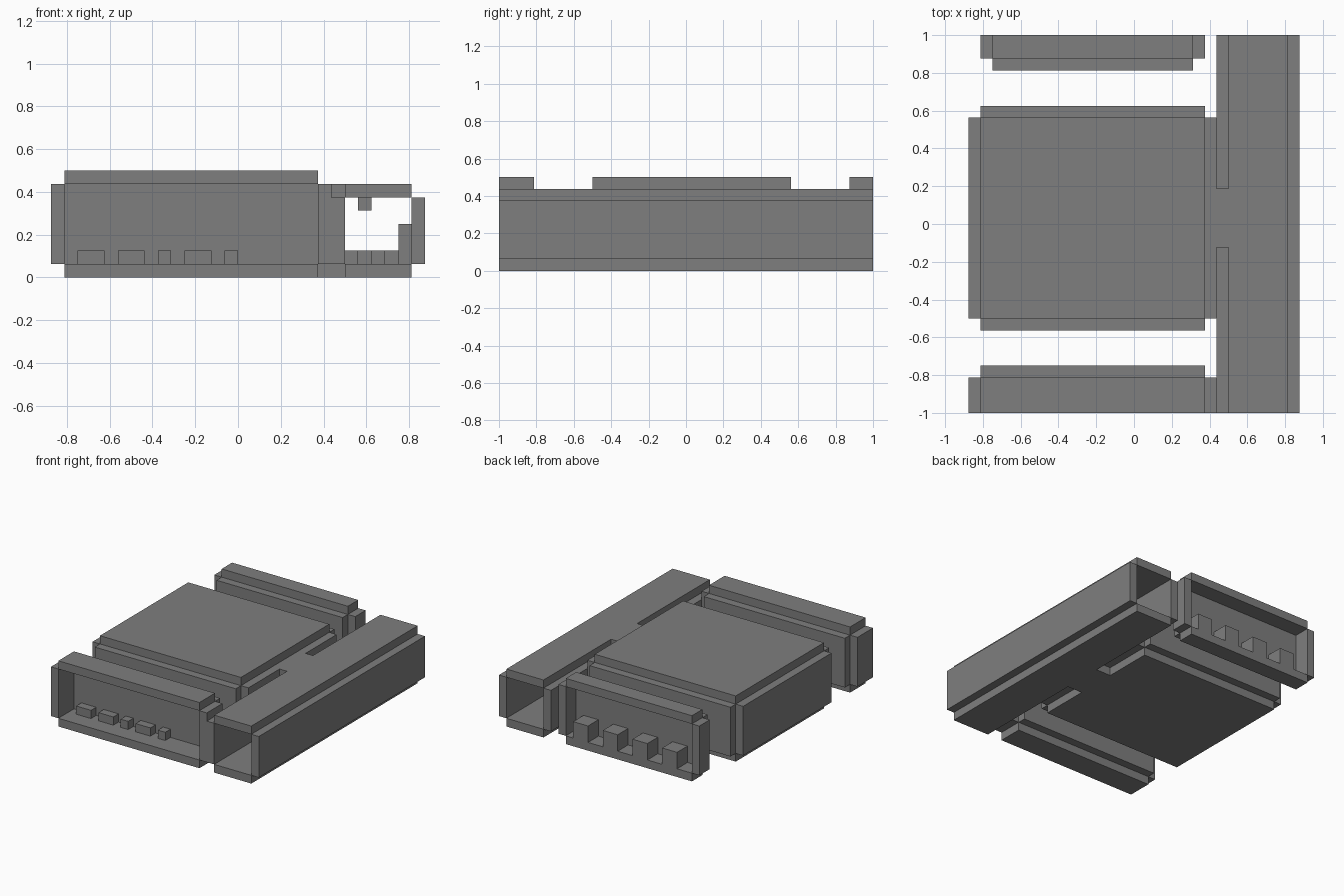
import bpy
import bmesh
from mathutils import Matrix, Vector

cube = bpy.data.objects.get("Cube")
if cube:
    bpy.data.objects.remove(cube, do_unlink=True)

UNIT = 1 / 16                      # one block
ORIGIN = Vector((-14, -16, 0))     # block grid corner

grey = bpy.data.materials.new("stone grey")
grey.use_nodes = True
GREY = (0.21, 0.21, 0.21, 1)
grey.diffuse_color = GREY
grey.node_tree.nodes["Principled BSDF"].inputs["Base Color"].default_value = GREY


def block(name, x, y, z):
    """Box spanning the given block ranges."""
    low = Vector((x[0], y[0], z[0]))
    high = Vector((x[1], y[1], z[1]))
    place = Matrix.Translation(((low + high) / 2 + ORIGIN) * UNIT)
    size = Matrix.Diagonal(((high - low) * UNIT).to_4d())
    size[3][3] = 1
    bm = bmesh.new()
    bmesh.ops.create_cube(bm, size=1, matrix=place @ size)
    mesh = bpy.data.meshes.new(name)
    bm.to_mesh(mesh)
    bm.free()
    mesh.materials.append(grey)
    obj = bpy.data.objects.new(name, mesh)
    bpy.context.collection.objects.link(obj)


def room(name, x, y, z, skip=()):
    """One-block panels around a hollow space, leaving out skipped sides."""
    panels = {
        "floor": (x, y, (z[0] - 1, z[0])),
        "roof": (x, y, (z[1], z[1] + 1)),
        "right_wall": ((x[0] - 1, x[0]), y, z),
        "left_wall": ((x[1], x[1] + 1), y, z),
        "front_wall": (x, (y[0] - 1, y[0]), z),
        "back_wall": (x, (y[1], y[1] + 1), z),
    }
    for side, spans in panels.items():
        if side not in skip:
            block(f"{name}_{side}", *spans)


# Rooms and corridor
HIGH, LOW = (1, 7), (1, 6)
DOOR = (14, 19)
room("main_room", (1, 20), (8, 25), HIGH, skip=("left_wall",))
room("front_room", (1, 20), (0, 3), HIGH, skip=("front_wall",))
room("back_room", (2, 19), (30, 32), HIGH, skip=("back_wall",))
room("corridor", (22, 27), (0, 32), LOW,
     skip=("right_wall", "front_wall", "back_wall"))

# Walls split by the doorway, and the passage through it
for label, near, far in (("front", 8, 25), ("back", 8, 25)):
    span = (near, DOOR[0]) if label == "front" else (DOOR[1], far)
    block(f"main_room_{label}_door_wall", (20, 21), span, HIGH)
block("corridor_front_door_wall", (21, 22), (0, DOOR[0]), LOW)
block("corridor_back_door_wall", (21, 22), (DOOR[1], 32), LOW)
block("doorway_floor", (20, 22), DOOR, (0, 1))
block("doorway_roof", (20, 22), DOOR, (6, 7))

# Low blocks along the front room wall
for start, width in ((2, 2), (5, 2), (8, 1), (10, 2), (13, 1)):
    block("front_room_ledge", (start, start + width), (2, 3), (1, 2))

# Square pedestals in the back room
for start in range(4, 19, 4):
    block("back_room_pedestal", (start, start + 2), (30, 32), (1, 3))

# Rubble inside the corridor
for i, y in enumerate((12, 20, 15, 21, 18)):
    block("corridor_rubble", (22 + i, 23 + i), (y, y + 1), (1, 2))
block("corridor_stack_middle", (26, 27), (18, 19), (2, 3))
block("corridor_stack_top", (26, 27), (18, 19), (3, 4))
block("corridor_hanging_block", (23, 24), (16, 17), (5, 6))
